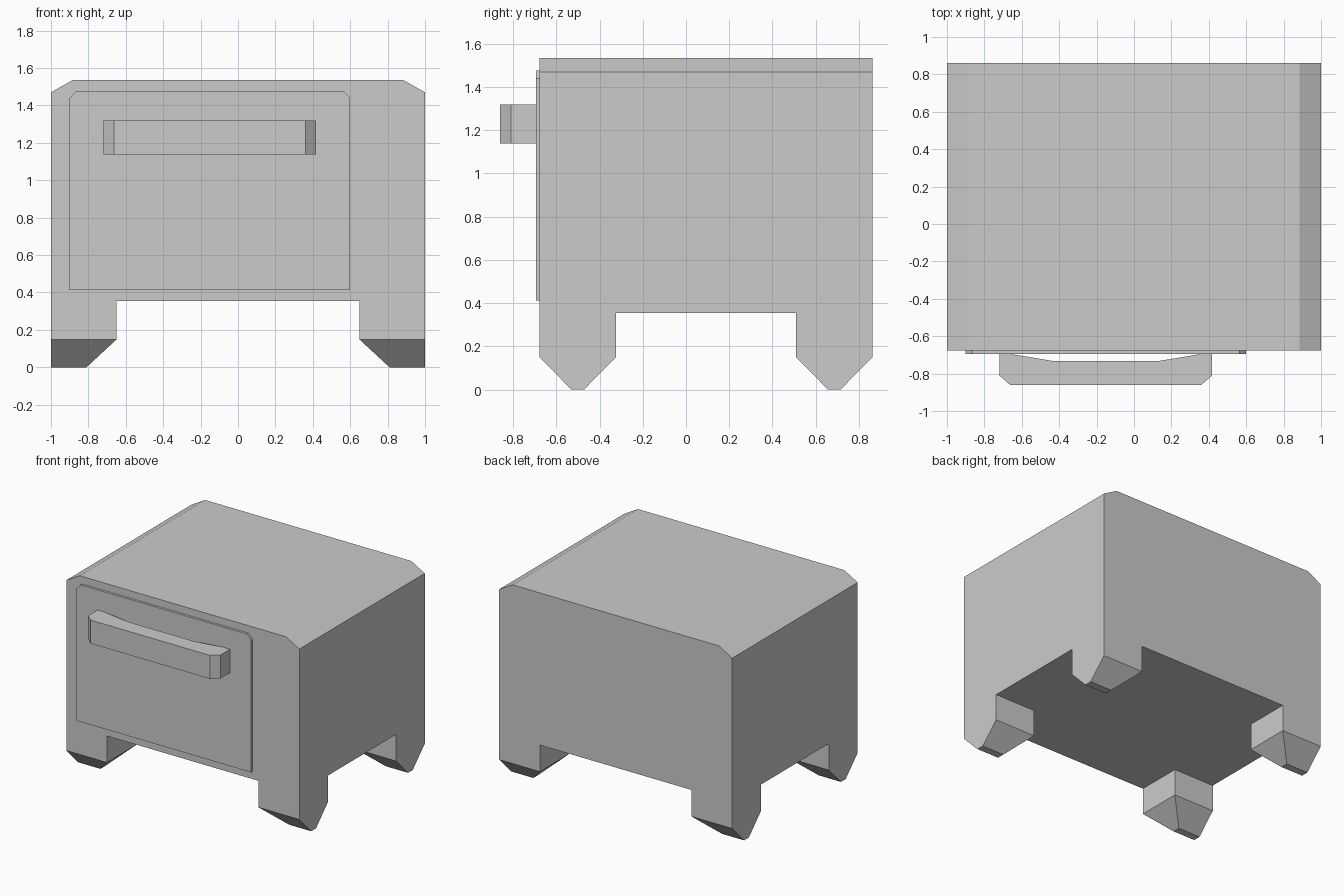
import bpy, bmesh

if "Cube" in bpy.data.objects:
    bpy.data.objects.remove(bpy.data.objects["Cube"])


def make_object(name, bm):
    bmesh.ops.recalc_face_normals(bm, faces=bm.faces)
    mesh = bpy.data.meshes.new(name)
    bm.to_mesh(mesh)
    bm.free()
    obj = bpy.data.objects.new(name, mesh)
    bpy.context.collection.objects.link(obj)
    return obj


def prism(name, profile, axis, lo, hi):
    """Extrude a closed 2D profile along axis: 'y' (xz profile) or 'z' (xy profile)."""
    def point(p, d):
        return (p[0], d, p[1]) if axis == 'y' else (p[0], p[1], d)
    bm = bmesh.new()
    ends = [[bm.verts.new(point(p, d)) for p in profile] for d in (lo, hi)]
    for ring in ends:
        bm.faces.new(ring)
    n = len(profile)
    for i in range(n):
        j = (i + 1) % n
        bm.faces.new((ends[0][i], ends[0][j], ends[1][j], ends[1][i]))
    return make_object(name, bm)


# Cabinet with chamfered top side edges
prism("cabinet", [(-1, 0.354), (1, 0.354), (1, 1.47), (0.885, 1.535),
                  (-0.885, 1.535), (-1, 1.47)], 'y', -0.677, 0.862)

# Door panel with clipped top corners
prism("door", [(-0.9, 0.413), (0.6, 0.413), (0.6, 1.44), (0.565, 1.477),
               (-0.865, 1.477), (-0.9, 1.44)], 'y', -0.695, -0.67)

# Handle: bar with bevelled outer corners and a hollowed back
prism("handle", [(-0.72, -0.69), (-0.72, -0.81), (-0.663, -0.86),
                 (0.36, -0.86), (0.418, -0.81), (0.418, -0.685),
                 (0.135, -0.732), (-0.435, -0.732), (-0.69, -0.69)],
      'z', 1.138, 1.32)


# Legs: square block tapering to a narrow foot that stays flush outside
def leg(name, side, y0):
    levels = [(0.65, 1.0, 0.0, 0.352, 0.354),
              (0.65, 1.0, 0.0, 0.352, 0.148),
              (0.81, 1.0, 0.147, 0.205, 0.0)]
    bm = bmesh.new()
    rings = []
    for xi, xo, a, b, z in levels:
        rings.append([bm.verts.new((side * x, y0 + dy, z)) for x, dy in
                      ((xi, a), (xo, a), (xo, b), (xi, b))])
    bm.faces.new(rings[0])
    bm.faces.new(rings[-1])
    for upper, lower in zip(rings, rings[1:]):
        for i in range(4):
            j = (i + 1) % 4
            bm.faces.new((upper[i], upper[j], lower[j], lower[i]))
    make_object(name, bm)


for side, s_name in ((-1, "left"), (1, "right")):
    for y0, y_name in ((-0.677, "front"), (0.51, "back")):
        leg(f"{y_name}_{s_name}_leg", side, y0)
